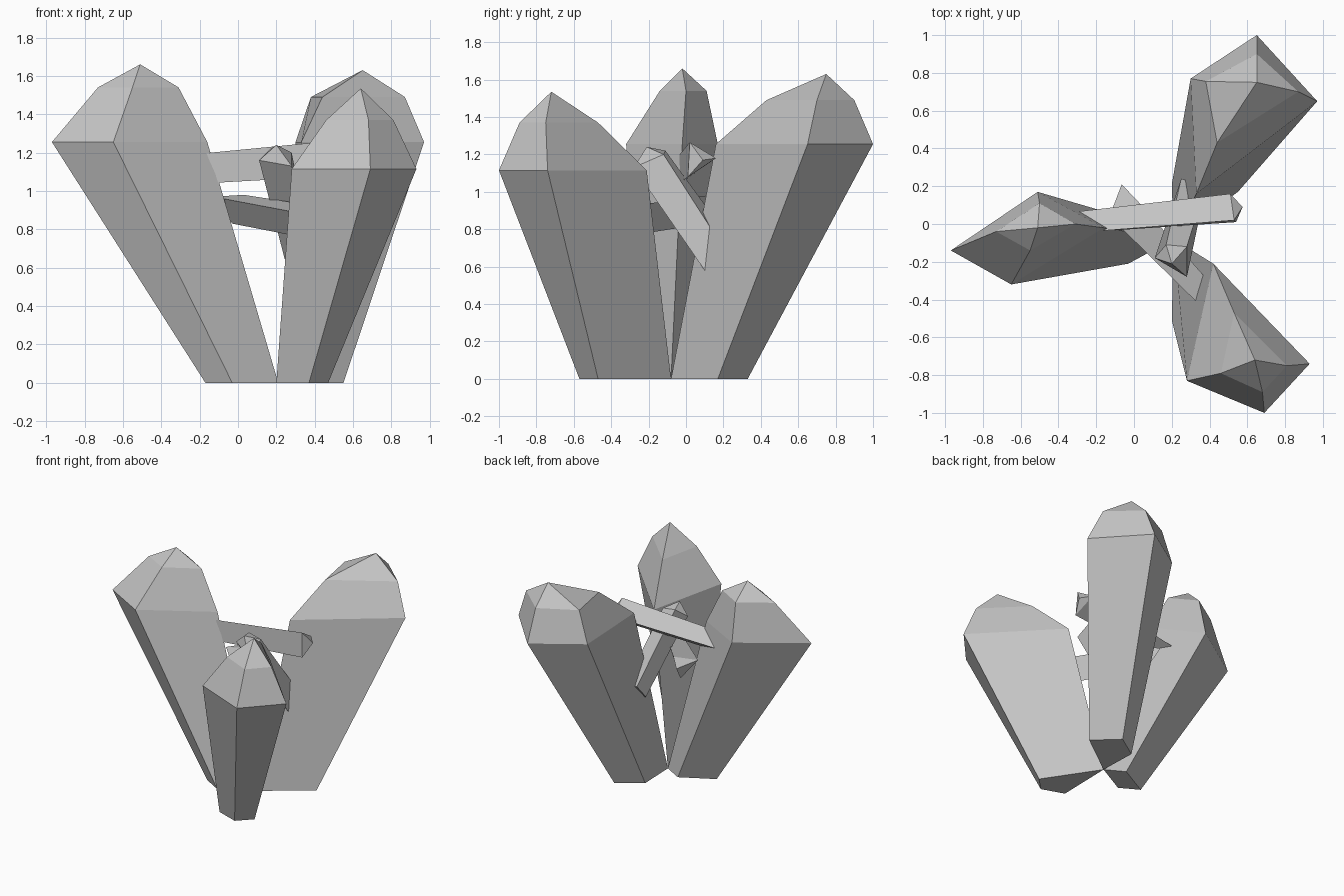
import bpy
import bmesh

cube = bpy.data.objects.get("Cube")
if cube:
    bpy.data.objects.remove(cube, do_unlink=True)

# One plain grey for the whole cluster
grey = bpy.data.materials.new("stone_grey")
grey.use_nodes = True
grey_value = (0.55, 0.55, 0.55, 1)
grey.diffuse_color = grey_value
grey.node_tree.nodes["Principled BSDF"].inputs["Base Color"].default_value = grey_value


def at_height(points, z):
    """Lift a flat outline to one height."""
    return [(x, y, z) for x, y in points]


def crystal(name, rings, tip):
    """Skin matching rings from the root to the shoulder, then close to a tip."""
    mesh = bpy.data.meshes.new(name)
    bm = bmesh.new()
    loops = [[bm.verts.new(co) for co in ring] for ring in rings]
    count = len(loops[0])
    bm.faces.new(loops[0])
    for lower, upper in zip(loops, loops[1:]):
        for i in range(count):
            j = (i + 1) % count
            bm.faces.new((lower[i], lower[j], upper[j], upper[i]))
    apex = bm.verts.new(tip)
    for i in range(count):
        bm.faces.new((loops[-1][i], loops[-1][(i + 1) % count], apex))
    bmesh.ops.recalc_face_normals(bm, faces=bm.faces[:])
    bm.to_mesh(mesh)
    bm.free()
    mesh.materials.append(grey)
    obj = bpy.data.objects.new(name, mesh)
    bpy.context.collection.objects.link(obj)
    return obj


def large_crystal(name, base, belt, shoulder, heights, tip):
    """Tapered four-sided crystal standing on the ground."""
    outlines = [base, belt, shoulder]
    crystal(name, [at_height(o, z) for o, z in zip(outlines, [0] + heights)], tip)


# Three leaning crystals that share one ground corner
root = (0.21, -0.08)

large_crystal(
    "right_crystal",
    base=[(-0.17, -0.13), (-0.03, -0.21), root, (0.07, 0)],
    belt=[(-0.97, -0.14), (-0.65, -0.32), (-0.16, -0.02), (-0.51, 0.17)],
    shoulder=[(-0.73, -0.04), (-0.55, -0.14), (-0.31, 0), (-0.5, 0.11)],
    heights=[1.255, 1.54],
    tip=(-0.51, -0.02, 1.66),
)

large_crystal(
    "back_left_crystal",
    base=[(0.38, 0.33), (0.55, 0.17), root, (0.2, 0.21)],
    belt=[(0.65, 1), (0.97, 0.65), (0.33, 0.16), (0.3, 0.77)],
    shoulder=[(0.65, 0.9), (0.87, 0.7), (0.44, 0.43), (0.38, 0.755)],
    heights=[1.255, 1.49],
    tip=(0.65, 0.75, 1.63),
)

large_crystal(
    "front_left_crystal",
    base=[(0.37, -0.57), (0.47, -0.47), root, (0.2, -0.51)],
    belt=[(0.69, -1), (0.93, -0.74), (0.42, -0.21), (0.28, -0.83)],
    shoulder=[(0.68, -0.89), (0.81, -0.75), (0.53, -0.47), (0.46, -0.79)],
    heights=[1.115, 1.37],
    tip=(0.64, -0.72, 1.535),
)

# Upper shard growing sideways out of the right crystal
crystal(
    "upper_shard",
    [
        [(-0.35, -0.05, 1.18), (-0.35, 0.06, 1.11), (-0.35, -0.05, 1.03)],
        [(0.53, 0.02, 1.265), (0.51, 0.16, 1.18), (0.54, 0.01, 1.08)],
    ],
    tip=(0.575, 0.09, 1.17),
)

# Lower shard growing backwards out of the front left crystal
crystal(
    "lower_shard",
    [
        [(0.4, -0.48, 0.87), (0.42, -0.33, 0.92), (0.38, -0.4, 0.75)],
        [(-0.13, 0.04, 0.97), (0.03, 0.11, 0.98), (-0.03, 0.11, 0.83)],
    ],
    tip=(-0.065, 0.21, 0.95),
)

# Steep shard rising forwards out of the back left crystal
crystal(
    "steep_shard",
    [
        [(0.25, 0.13, 0.62), (0.36, 0.1, 0.58), (0.38, 0.2, 0.7), (0.25, 0.24, 0.74)],
        [(0.11, -0.18, 1.16), (0.28, -0.28, 1.13), (0.28, -0.12, 1.2), (0.17, -0.11, 1.22)],
    ],
    tip=(0.2, -0.21, 1.24),
)
